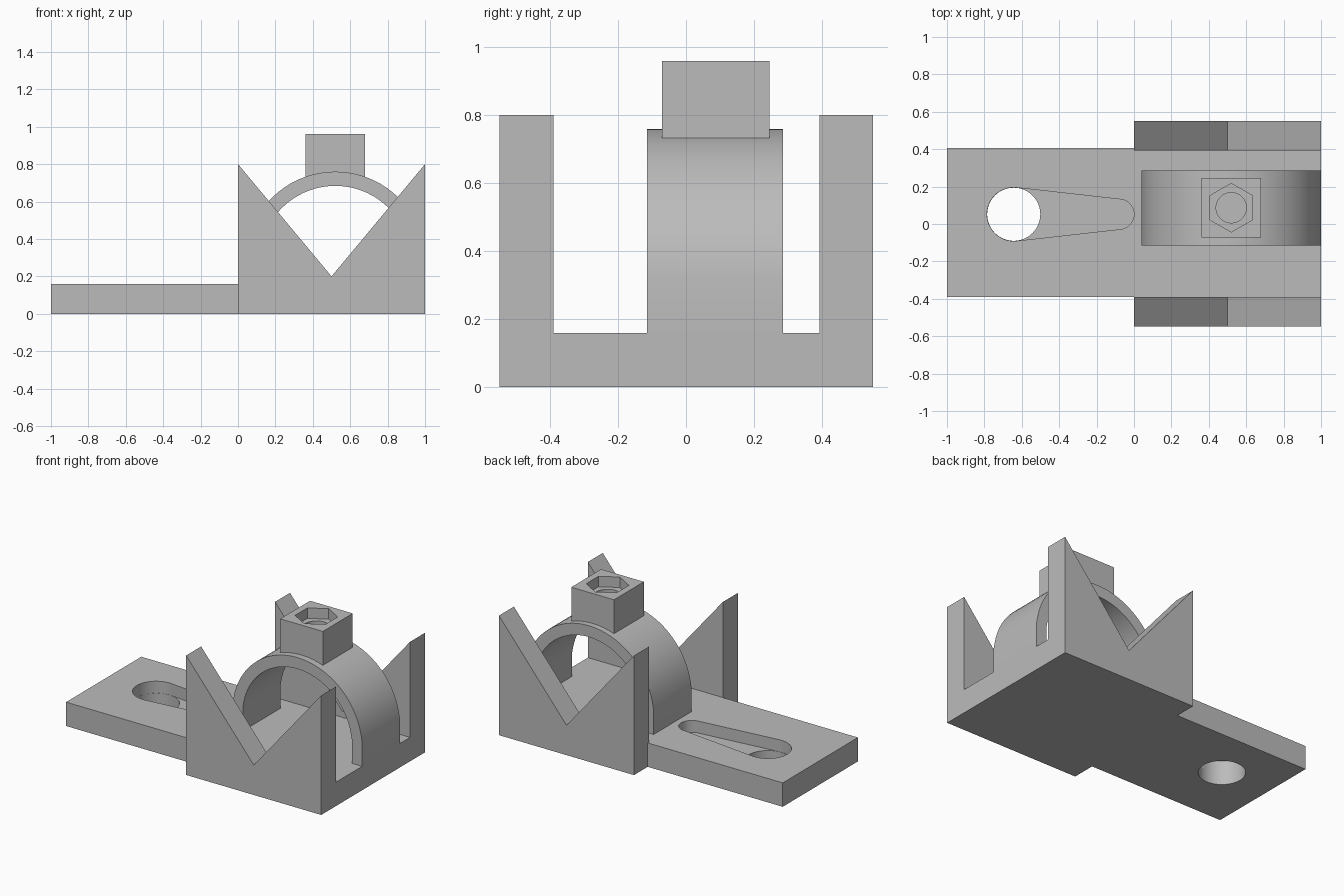
import bpy
import bmesh
from math import cos, sin, pi, radians, acos, hypot
from mathutils import Vector

if "Cube" in bpy.data.objects:
    bpy.data.objects.remove(bpy.data.objects["Cube"], do_unlink=True)

GREY = (0.5, 0.5, 0.5, 1)
steel = bpy.data.materials.new("plain grey")
steel.use_nodes = True
steel.diffuse_color = GREY
steel.node_tree.nodes["Principled BSDF"].inputs["Base Color"].default_value = GREY


def prism(name, outline, start, depth):
    """Extrude a closed outline of 3D points along a direction."""
    bm = bmesh.new()
    face = bm.faces.new([bm.verts.new(Vector(p) + Vector(start)) for p in outline])
    top = bmesh.ops.extrude_face_region(bm, geom=[face])["geom"]
    bmesh.ops.translate(bm, vec=depth, verts=[v for v in top if isinstance(v, bmesh.types.BMVert)])
    bmesh.ops.recalc_face_normals(bm, faces=bm.faces)
    mesh = bpy.data.meshes.new(name)
    bm.to_mesh(mesh)
    bm.free()
    mesh.materials.append(steel)
    obj = bpy.data.objects.new(name, mesh)
    bpy.context.collection.objects.link(obj)
    return obj


def flat(name, points, z0, z1):
    return prism(name, [(x, y, 0) for x, y in points], (0, 0, z0), (0, 0, z1 - z0))


def upright(name, points, y0, y1):
    return prism(name, [(x, 0, z) for x, z in points], (0, y0, 0), (0, y1 - y0, 0))


def box(name, x0, x1, y0, y1, z0, z1):
    return flat(name, [(x0, y0), (x1, y0), (x1, y1), (x0, y1)], z0, z1)


def arc(cx, cy, r, a0, a1, n):
    return [(cx + r * cos(a0 + (a1 - a0) * i / n), cy + r * sin(a0 + (a1 - a0) * i / n))
            for i in range(n + 1)]


def disc(cx, cy, r, n, turn=0):
    return arc(cx, cy, r, turn, turn + 2 * pi, n)[:-1]


def activate(obj):
    bpy.ops.object.select_all(action='DESELECT')
    obj.select_set(True)
    bpy.context.view_layer.objects.active = obj


def cut(obj, cutter):
    """Subtract the cutter and throw it away."""
    cutter.hide_render = True
    activate(obj)
    mod = obj.modifiers.new("cut", 'BOOLEAN')
    mod.operation = 'DIFFERENCE'
    mod.solver = 'EXACT'
    mod.object = cutter
    bpy.ops.object.modifier_apply(modifier=mod.name)
    bpy.data.objects.remove(cutter, do_unlink=True)


def smooth(obj):
    activate(obj)
    bpy.ops.object.shade_smooth_by_angle(angle=radians(30))


# Base plate with a tapered keyhole pocket and a round through hole
PLATE = 0.16
plate = box("base_plate", -1, 1, -0.39, 0.405, 0, PLATE)
big_x, small_x, mid_y, big_r, small_r = -0.643, -0.08, 0.052, 0.143, 0.08
tangent = acos((big_r - small_r) / hypot(small_x - big_x, 0))
keyhole = (arc(big_x, mid_y, big_r, tangent, 2 * pi - tangent, 40)
           + arc(small_x, mid_y, small_r, -tangent, tangent, 24))
cut(plate, flat("keyhole_cutter", keyhole, 0.08, 0.3))
cut(plate, flat("hole_cutter", disc(big_x, mid_y, big_r - 0.001, 64), -0.1, 0.12))
smooth(plate)

# V-notched side cheeks
vee = [(0, 0), (1, 0), (1, 0.8), (0.5, 0.2), (0, 0.8)]
upright("front_cheek", vee, -0.548, -0.39)
upright("back_cheek", vee, 0.392, 0.55)

# Arched clamp strap with straight legs
CX, CZ, CY = 0.52, 0.28, 0.087


def arch_line(r):
    curve = arc(CX, CZ, r, radians(5), radians(175), 34)
    curve[0] = (CX + r, curve[0][1])
    curve[-1] = (CX - r, curve[-1][1])
    return [(CX + r, PLATE)] + curve + [(CX - r, PLATE)]


strap = upright("clamp_strap", arch_line(0.48) + arch_line(0.404)[::-1], -0.115, 0.285)

# Square boss with a hexagonal nut pocket
half = 0.158
boss = box("nut_boss", CX - half, CX + half, CY - half, CY + half, 0.69, 0.96)
cut(boss, flat("nut_cutter", disc(CX, CY, 0.13, 6, pi / 2), 0.89, 1.1))

# Screw hole through boss and strap
for part in (boss, strap):
    cut(part, flat("screw_cutter", disc(CX, CY, 0.081, 48), 0.5, 1.1))
    smooth(part)
